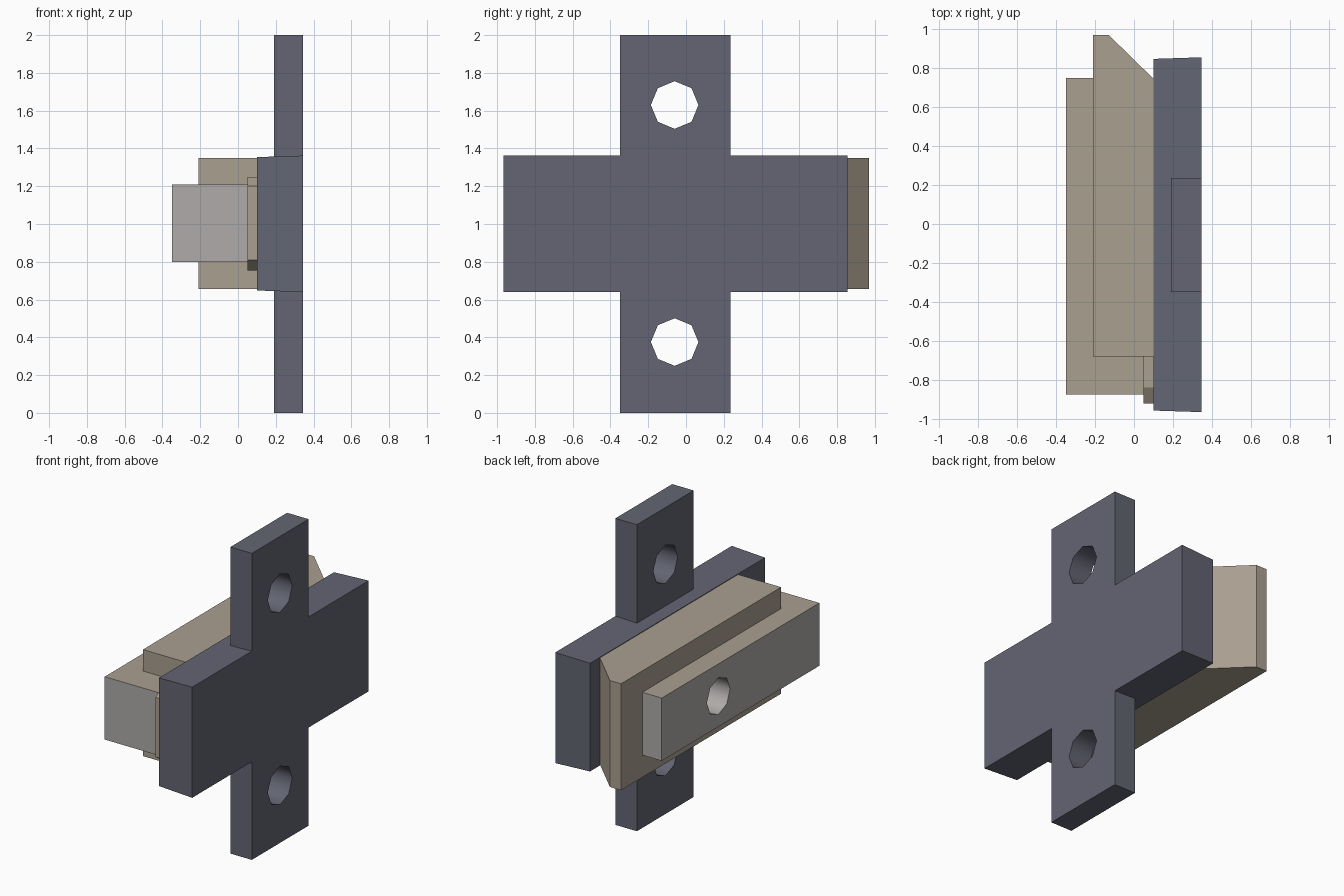
import bpy, bmesh, math
from mathutils import Matrix, Vector

if "Cube" in bpy.data.objects:
    bpy.data.objects.remove(bpy.data.objects["Cube"])


def material(name, rgb):
    m = bpy.data.materials.new(name)
    m.diffuse_color = (*rgb, 1)
    m.use_nodes = True
    m.node_tree.nodes["Principled BSDF"].inputs["Base Color"].default_value = m.diffuse_color
    return m


STEEL = material("dark_steel", (0.125, 0.13, 0.17))
TAN = material("tan_metal", (0.40, 0.35, 0.28))
GREY = material("light_grey", (0.43, 0.41, 0.40))


def finish(name, bm, *mats):
    bmesh.ops.recalc_face_normals(bm, faces=bm.faces)
    me = bpy.data.meshes.new(name)
    bm.to_mesh(me)
    bm.free()
    for m in mats:
        me.materials.append(m)
    ob = bpy.data.objects.new(name, me)
    bpy.context.collection.objects.link(ob)
    return ob


def prism(name, points, direction, *mats):
    """Extrude a flat outline along a vector."""
    bm = bmesh.new()
    face = bm.faces.new([bm.verts.new(p) for p in points])
    ext = bmesh.ops.extrude_face_region(bm, geom=[face])["geom"]
    verts = [g for g in ext if isinstance(g, bmesh.types.BMVert)]
    bmesh.ops.translate(bm, verts=verts, vec=Vector(direction))
    # extrude keeps the starting face, so the solid is already closed
    return finish(name, bm, *mats)


def box(name, x, y, z, *mats):
    pts = [(x[0], y[0], z[0]), (x[1], y[0], z[0]), (x[1], y[1], z[0]), (x[0], y[1], z[0])]
    return prism(name, pts, (0, 0, z[1] - z[0]), *mats)


def drill(x0, x1, y, z, r, mat):
    """Eight-sided hole cutter along x."""
    bm = bmesh.new()
    bmesh.ops.create_cone(bm, cap_ends=True, segments=8, radius1=r, radius2=r, depth=x1 - x0,
                          matrix=Matrix.Translation(((x0 + x1) / 2, y, z)) @ Matrix.Rotation(math.pi / 2, 4, 'Y'))
    return finish("cutter", bm, mat)


def combine(ob, tool, operation):
    """Apply an exact boolean and remove the tool."""
    mod = ob.modifiers.new("bool", 'BOOLEAN')
    mod.object, mod.operation, mod.solver = tool, operation, 'EXACT'
    with bpy.context.temp_override(object=ob, active_object=ob, selected_objects=[ob]):
        bpy.ops.object.modifier_apply(modifier="bool")
    bpy.data.objects.remove(tool)


def smooth_holes(ob):
    bpy.ops.object.select_all(action='DESELECT')
    ob.select_set(True)
    bpy.context.view_layer.objects.active = ob
    bpy.ops.object.shade_smooth_by_angle(angle=math.radians(50))


# Case: slightly tapered block joined with the tall mounting strip
case = box("case_plate", (0.10, 0.345), (-0.965, 0.855), (0.64, 1.362), STEEL)
for v in case.data.vertices:
    if v.co.x < 0.2:
        v.co.y += 0.008 if v.co.y < 0 else -0.008
        v.co.z += 0.008 if v.co.z < 1 else -0.008
combine(case, box("strip", (0.19, 0.345), (-0.35, 0.235), (0, 2), STEEL), 'UNION')
for z in (0.375, 1.63):
    combine(case, drill(0.1, 0.5, -0.06, z, 0.126, STEEL), 'DIFFERENCE')
bm = bmesh.new()
bm.from_mesh(case.data)
bmesh.ops.dissolve_limit(bm, angle_limit=0.005, verts=bm.verts, edges=bm.edges)
bm.to_mesh(case.data)
bm.free()
smooth_holes(case)

# Latch body with one slanted end
latch_outline = [(-0.21, -0.68), (0.10, -0.68), (0.10, 0.745), (-0.13, 0.97), (-0.21, 0.97)]
latch = prism("latch_body", [(x, y, 0.655) for x, y in latch_outline], (0, 0, 0.695), TAN)
# clearance for the bar hole
combine(latch, drill(-0.4, 0.02, 0.165, 1.0, 0.13, TAN), 'DIFFERENCE')

# Sliding bar with a blind hole; top and bottom are tan, the rest grey
bar = box("slide_bar", (-0.35, 0.05), (-0.875, 0.75), (0.80, 1.21), GREY, TAN)
for p in bar.data.polygons:
    p.material_index = int(abs(p.normal.z) > 0.9)
combine(bar, drill(-0.5, 0.0, 0.165, 1.0, 0.12, GREY), 'DIFFERENCE')
smooth_holes(bar)

# Thin backing tab with clipped corners
tab_outline = [(-0.60, 0.755), (-0.84, 0.755), (-0.92, 0.81), (-0.92, 1.20), (-0.84, 1.25), (-0.60, 1.25)]
prism("backing_tab", [(0.05, y, z) for y, z in tab_outline], (0.05, 0, 0), TAN)
